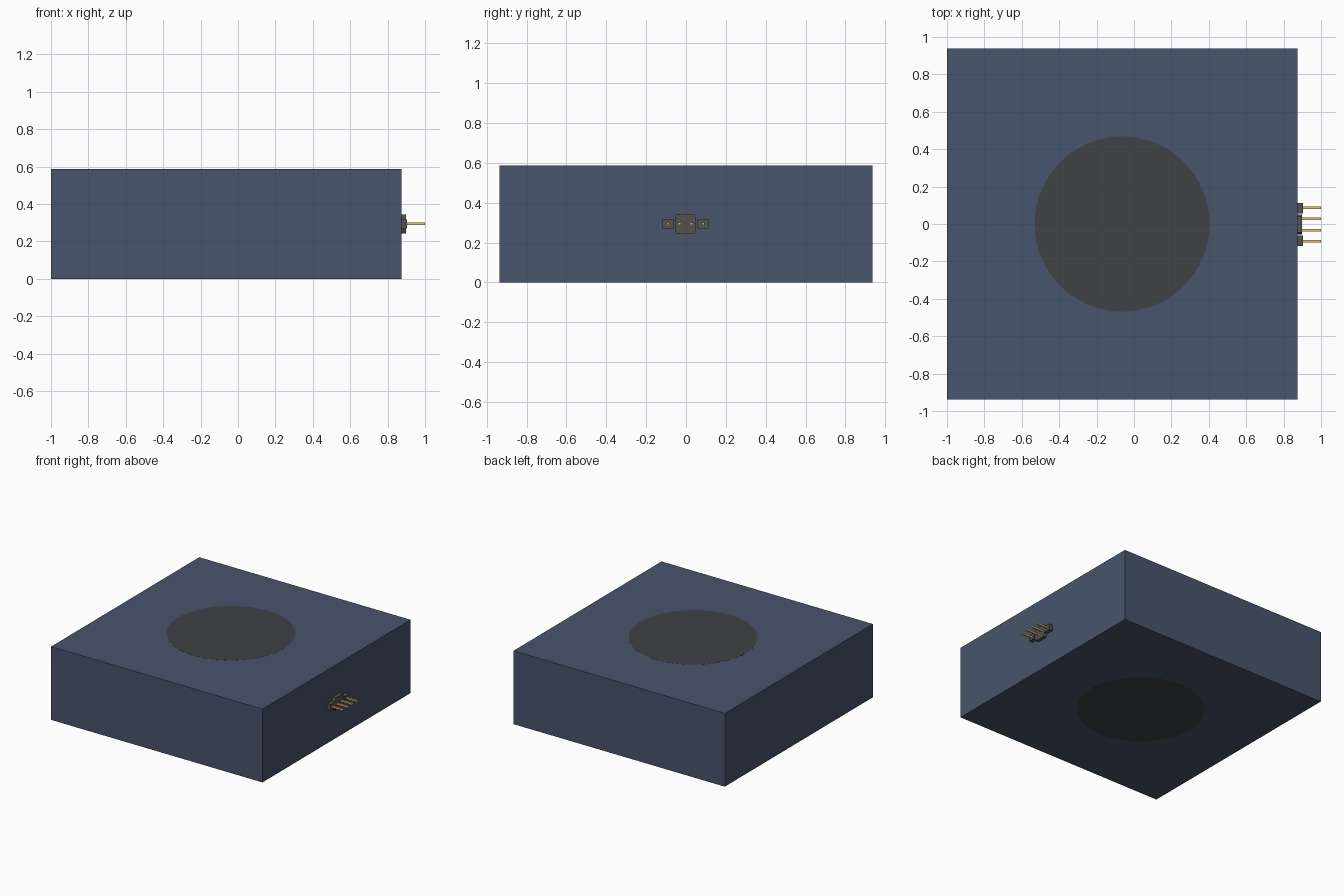
import bpy, bmesh, math

if "Cube" in bpy.data.objects:
    bpy.data.objects.remove(bpy.data.objects["Cube"])


def material(name, color):
    m = bpy.data.materials.new(name)
    m.diffuse_color = (*color, 1)
    m.use_nodes = True
    m.node_tree.nodes["Principled BSDF"].inputs["Base Color"].default_value = m.diffuse_color
    return m


HOUSING = material("slate_blue", (0.065, 0.09, 0.15))
HUB = material("dark_grey", (0.05, 0.055, 0.06))
PLASTIC = material("connector_grey", (0.09, 0.085, 0.075))
GOLD = material("brass", (0.75, 0.55, 0.18))


def finish(bm, name, mat):
    bmesh.ops.recalc_face_normals(bm, faces=bm.faces)
    me = bpy.data.meshes.new(name)
    bm.to_mesh(me)
    bm.free()
    ob = bpy.data.objects.new(name, me)
    bpy.context.collection.objects.link(ob)
    me.materials.append(mat)
    return ob


def box(name, lo, hi, mat):
    bm = bmesh.new()
    bmesh.ops.create_cube(bm, size=1)
    for v in bm.verts:
        v.co = [(a + b) / 2 + c * (b - a) for a, b, c in zip(lo, hi, v.co)]
    return finish(bm, name, mat)


def prism_x(name, profile, x0, x1, mat):
    """Extrude a (y, z) outline along x."""
    bm = bmesh.new()
    face = bm.faces.new([bm.verts.new((x0, y, z)) for y, z in profile])
    ext = bmesh.ops.extrude_face_region(bm, geom=[face])["geom"]
    for v in ext:
        if isinstance(v, bmesh.types.BMVert):
            v.co.x = x1
    return finish(bm, name, mat)


H = 0.588
FACE_X = 0.873
CX = (FACE_X - 1) / 2

# Main housing block
box("housing", (-1, -0.937, 0.0005), (FACE_X, 0.937, H - 0.0005), HOUSING)

# Round hub running through the block, flush with top and bottom
bpy.ops.mesh.primitive_cylinder_add(vertices=64, radius=0.468, depth=H,
                                    location=(CX, 0, H / 2))
hub = bpy.context.object
hub.name = "hub"
hub.data.materials.append(HUB)
bpy.ops.object.shade_smooth_by_angle()

# Connector: tall chamfered centre block between two small end blocks
CY, CZ = -0.0025, H / 2
quarter = [(0.053, 0.027), (0.043, 0.05)]
outline = ([(y, z) for y, z in quarter] + [(-y, z) for y, z in quarter[::-1]]
           + [(-y, -z) for y, z in quarter] + [(y, -z) for y, z in quarter[::-1]])
prism_x("connector_centre", [(CY + y, CZ + z) for y, z in outline],
        FACE_X - 0.01, 0.899, PLASTIC)
for side, tag in ((-1, "front"), (1, "back")):
    y = CY + side * 0.087
    box("connector_end_" + tag, (FACE_X - 0.01, y - 0.028, CZ - 0.024),
        (0.903, y + 0.028, CZ + 0.024), PLASTIC)

# Four contact pins
for i in range(4):
    y = CY + (i - 1.5) * 0.06
    box(f"pin_{i + 1}", (FACE_X, y - 0.0065, CZ - 0.0065),
        (1.0, y + 0.0065, CZ + 0.0065), GOLD)
